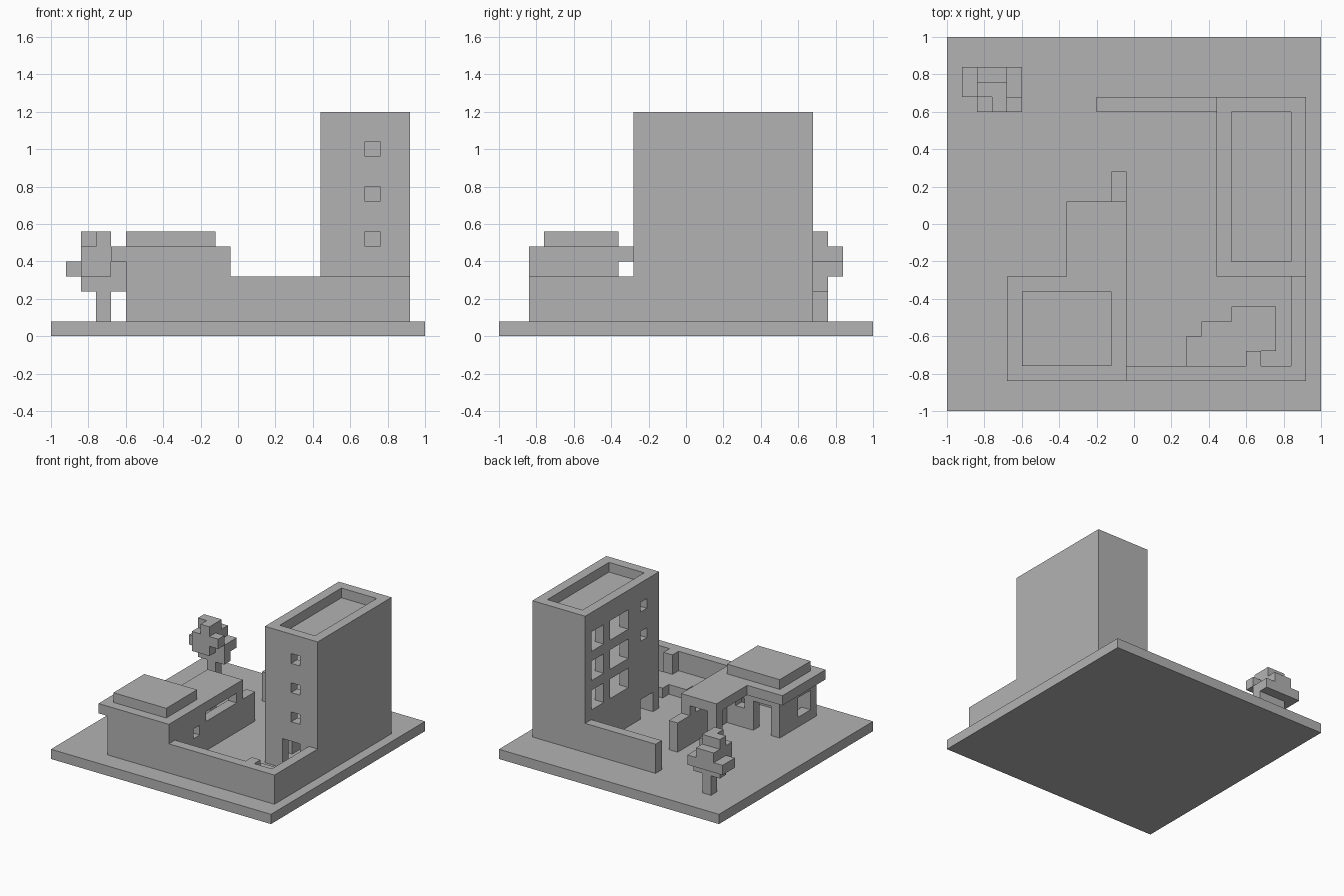
import bpy
import bmesh
from mathutils import Vector

if "Cube" in bpy.data.objects:
    bpy.data.objects.remove(bpy.data.objects["Cube"], do_unlink=True)

UNIT = 0.08      # size of one building block
SIDE = 25        # plot width in blocks

grey = bpy.data.materials.new("plain_grey")
grey.use_nodes = True
grey.diffuse_color = (0.45, 0.45, 0.45, 1)
grey.node_tree.nodes["Principled BSDF"].inputs["Base Color"].default_value = grey.diffuse_color

parts = {}


def cells(xs, ys, zs):
    """All blocks inside a box given by three (start, end) ranges."""
    return {(x, y, z) for x in range(*xs) for y in range(*ys) for z in range(*zs)}


def add(name, xs, ys, zs):
    parts.setdefault(name, set()).update(cells(xs, ys, zs))


def cut(name, xs, ys, zs):
    parts[name] -= cells(xs, ys, zs)


# Ground plate
add("ground_plate", (0, SIDE), (0, SIDE), (0, 1))

# Tower shell with sunken roof and four hollow storeys
add("tower", (18, 24), (9, 21), (1, 15))
cut("tower", (19, 23), (10, 20), (14, 15))
cut("tower", (19, 23), (10, 20), (1, 4))
for floor in (5, 8, 11):
    cut("tower", (19, 23), (10, 20), (floor, floor + 2))
    cut("tower", (18, 19), (18, 20), (floor, floor + 2))       # side windows
    cut("tower", (18, 19), (14, 17), (floor, floor + 2))
    cut("tower", (21, 22), (9, 10), (floor + 1, floor + 2))    # front window
    if floor > 5:
        cut("tower", (18, 19), (11, 12), (floor + 1, floor + 2))
cut("tower", (20, 22), (9, 10), (1, 4))                        # front door
cut("tower", (18, 19), (10, 12), (1, 3))                       # side door

# House walls with door and windows
add("house", (5, 12), (2, 8), (1, 5))
cut("house", (6, 11), (3, 7), (1, 5))
cut("house", (6, 8), (7, 8), (1, 4))
cut("house", (9, 10), (7, 8), (3, 4))
cut("house", (11, 12), (6, 7), (3, 4))
cut("house", (5, 6), (3, 5), (2, 4))

# Porch: low side wall, corner posts under the roof
add("porch_wall", (11, 12), (8, 16), (1, 4))
add("porch_wall", (11, 12), (13, 14), (4, 5))
add("porch_post", (8, 9), (13, 14), (1, 5))

# Roof
add("house_roof", (4, 12), (2, 9), (5, 6))
add("house_roof", (8, 12), (9, 14), (5, 6))
add("roof_block", (5, 11), (3, 8), (6, 7))

# Garden walls
add("front_wall", (12, 24), (2, 3), (1, 4))
add("side_wall", (23, 24), (3, 9), (1, 4))
add("back_wall", (10, 18), (20, 21), (1, 4))

# Stepped pool bed and its spout block
add("pool", (16, 21), (3, 4), (1, 2))
add("pool", (16, 22), (4, 5), (1, 2))
add("pool", (17, 22), (5, 6), (1, 2))
add("pool", (19, 22), (6, 7), (1, 2))
add("pool_spout", (20, 21), (3, 4), (2, 4))

# Tree
add("tree_trunk", (3, 4), (21, 22), (1, 3))
add("tree_crown", (2, 5), (21, 22), (3, 4))
add("tree_crown", (1, 5), (21, 23), (4, 5))
add("tree_crown", (2, 4), (20, 23), (4, 6))
add("tree_crown", (4, 5), (20, 21), (5, 6))
add("tree_crown", (2, 4), (21, 22), (6, 7))
add("tree_crown", (3, 4), (20, 21), (6, 7))

# Skin every part with the block sides that are exposed
solid = set().union(*parts.values())
for name, blocks in parts.items():
    bm = bmesh.new()
    for block in sorted(blocks):
        for axis in range(3):
            for sign in (-1, 1):
                step = [0, 0, 0]
                step[axis] = sign
                if tuple(b + s for b, s in zip(block, step)) in solid:
                    continue
                normal = Vector(step)
                u = Vector([float(i == (axis + 1) % 3) for i in range(3)])
                v = normal.cross(u)
                centre = Vector([b + 0.5 for b in block]) + normal / 2
                corners = []
                for a, b in ((-1, -1), (1, -1), (1, 1), (-1, 1)):
                    p = centre + (u * a + v * b) / 2
                    corners.append(bm.verts.new(
                        (p.x * UNIT - 1, p.y * UNIT - 1, p.z * UNIT)))
                bm.faces.new(corners)
    bmesh.ops.remove_doubles(bm, verts=bm.verts, dist=UNIT / 100)
    mesh = bpy.data.meshes.new(name)
    bm.to_mesh(mesh)
    bm.free()
    mesh.materials.append(grey)
    bpy.context.collection.objects.link(bpy.data.objects.new(name, mesh))
